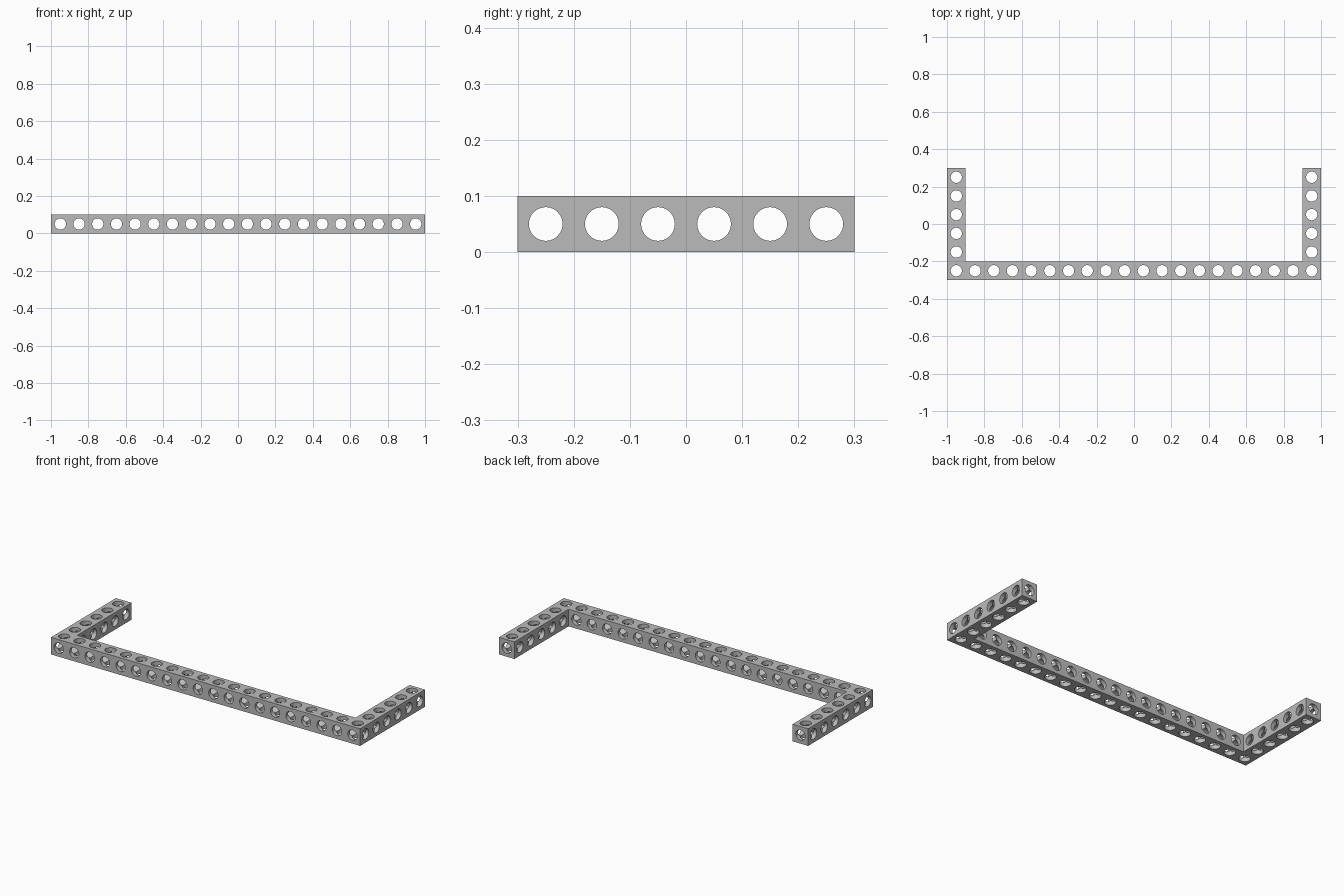
import bpy, bmesh
from math import pi
from mathutils import Matrix, Vector

PITCH = 0.1
RADIUS = 0.03
HALF_X, HALF_Y = 1.0, 0.3

if "Cube" in bpy.data.objects:
    bpy.data.objects.remove(bpy.data.objects["Cube"])

grey = bpy.data.materials.new("light_grey")
grey.use_nodes = True
grey.diffuse_color = (0.5, 0.5, 0.5, 1)
grey.node_tree.nodes["Principled BSDF"].inputs["Base Color"].default_value = (0.5, 0.5, 0.5, 1)


def add_object(name, bm):
    bmesh.ops.recalc_face_normals(bm, faces=bm.faces)
    mesh = bpy.data.meshes.new(name)
    bm.to_mesh(mesh)
    bm.free()
    mesh.materials.append(grey)
    obj = bpy.data.objects.new(name, mesh)
    bpy.context.collection.objects.link(obj)
    return obj


def centres(half):
    """Hole centres along one side, one per pitch."""
    count = round(2 * half / PITCH)
    return [-half + PITCH * (i + 0.5) for i in range(count)]


def add_bores(name, points, axis, length, radius):
    """One cutter object holding parallel rods."""
    turn = {"X": Matrix.Rotation(pi / 2, 4, "Y"),
            "Y": Matrix.Rotation(pi / 2, 4, "X"),
            "Z": Matrix.Identity(4)}[axis]
    bm = bmesh.new()
    for p in points:
        bmesh.ops.create_cone(bm, cap_ends=True, segments=40, radius1=radius,
                              radius2=radius, depth=length,
                              matrix=Matrix.Translation(p) @ turn)
    obj = add_object(name, bm)
    obj.hide_render = True
    return obj


# U-shaped beam: front bar with an arm at each end
bm = bmesh.new()
right = [(HALF_X, -HALF_Y), (HALF_X, HALF_Y),
         (HALF_X - PITCH, HALF_Y), (HALF_X - PITCH, -HALF_Y + PITCH)]
outline = right + [(-x, y) for x, y in reversed(right)]
base = bm.faces.new([bm.verts.new((x, y, 0)) for x, y in outline])
top = bmesh.ops.extrude_face_region(bm, geom=[base])["geom"]
bmesh.ops.translate(bm, vec=(0, 0, PITCH),
                    verts=[v for v in top if isinstance(v, bmesh.types.BMVert)])
beam = add_object("perforated_beam", bm)

# Bores on all three axes; tiny radius steps keep crossings clean
xs, ys, mid = centres(HALF_X), centres(HALF_Y), PITCH / 2
upright = [Vector((x, ys[0], mid)) for x in xs]
upright += [Vector((x, y, mid)) for x in (xs[0], xs[-1]) for y in ys[1:]]
cutters = [
    add_bores("bores_across", [Vector((0, y, mid)) for y in ys], "X", 2.4, RADIUS),
    add_bores("bores_front_to_back", [Vector((x, 0, mid)) for x in xs], "Y", 1, RADIUS + 0.0001),
    add_bores("bores_upright", upright, "Z", 0.3, RADIUS + 0.0002),
]

bpy.context.view_layer.objects.active = beam
for cutter in cutters:
    mod = beam.modifiers.new(cutter.name, "BOOLEAN")
    mod.operation = "DIFFERENCE"
    mod.solver = "EXACT"
    mod.object = cutter
    bpy.ops.object.modifier_apply(modifier=mod.name)
    bpy.data.objects.remove(cutter)

# Smooth bores, crisp beam edges
bpy.ops.object.select_all(action="DESELECT")
beam.select_set(True)
bpy.ops.object.shade_smooth_by_angle(angle=pi / 6)
